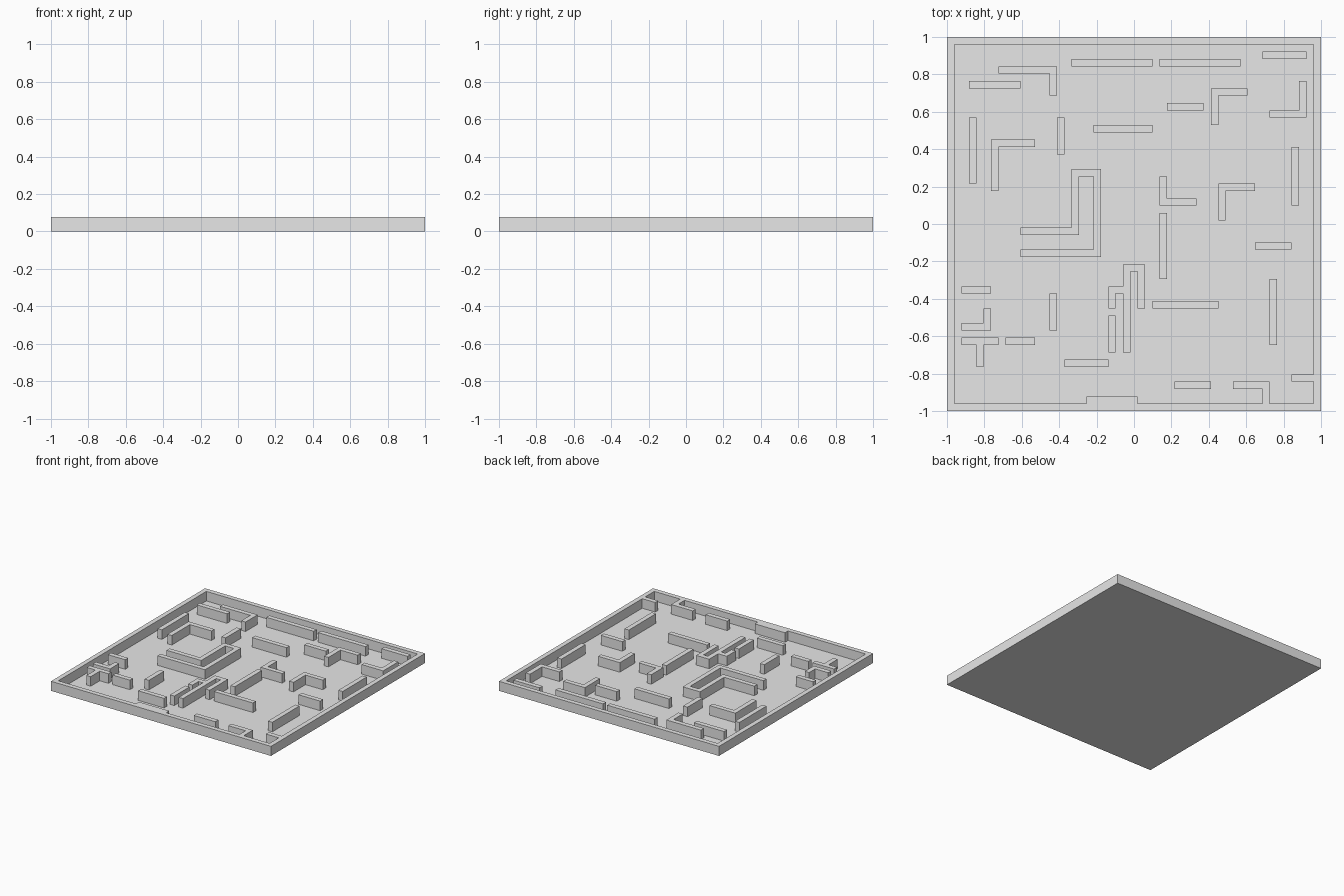
import bpy
import bmesh

# Remove the default cube only
default_cube = bpy.data.objects.get("Cube")
if default_cube:
    bpy.data.objects.remove(default_cube, do_unlink=True)

CELLS = 51                # the square board is laid out on a grid of cells
CELL = 2 / CELLS          # every wall is one cell thick
WALL_HEIGHT = 2 * CELL
LAST = CELLS - 1

# Straight walls running across: column, row from the back, length
across_walls = [
    (3, 6, 7), (17, 3, 11), (29, 3, 11), (43, 2, 6), (30, 9, 5),
    (20, 12, 8), (42, 28, 5), (28, 36, 9), (2, 34, 4), (2, 41, 5),
    (8, 41, 4), (16, 44, 6), (31, 47, 5), (19, 49, 7), (47, 46, 3),
]

# Straight walls running front to back: column, row from the back, length
deep_walls = [
    (3, 11, 9), (15, 11, 5), (47, 15, 8), (29, 24, 9),
    (44, 33, 9), (14, 35, 5), (22, 38, 5), (4, 41, 4),
]

# Bent walls: corner cells of each path
bent_walls = [
    [(7, 4), (14, 4), (14, 7)],
    [(48, 6), (48, 10), (44, 10)],
    [(40, 7), (36, 7), (36, 11)],
    [(11, 14), (6, 14), (6, 20)],
    [(29, 19), (29, 22), (33, 22)],
    [(41, 20), (37, 20), (37, 24)],
    [(5, 37), (5, 39), (2, 39)],
    [(39, 47), (43, 47), (43, 49)],
    [(24, 34), (22, 34), (22, 36)],
    [(24, 42), (24, 31), (26, 31), (26, 36)],
    [(10, 26), (17, 26), (17, 18), (20, 18), (20, 29), (10, 29)],
]

# Outer rim, one cell wide
rim = [(0, 0), (LAST, 0), (LAST, LAST), (0, LAST), (0, 0)]


def cells_along(path):
    """Return every grid cell covered by a path of straight runs."""
    covered = set()
    for (c1, r1), (c2, r2) in zip(path, path[1:]):
        for col in range(min(c1, c2), max(c1, c2) + 1):
            for row in range(min(r1, r2), max(r1, r2) + 1):
                covered.add((col, row))
    return covered


def make_material(name, color):
    material = bpy.data.materials.new(name)
    material.use_nodes = True
    material.diffuse_color = color
    shader = material.node_tree.nodes["Principled BSDF"]
    shader.inputs["Base Color"].default_value = color
    return material


# Collect all wall cells
paths = [rim] + bent_walls
paths += [[(c, r), (c + n - 1, r)] for c, r, n in across_walls]
paths += [[(c, r), (c, r + n - 1)] for c, r, n in deep_walls]
wall_cells = set().union(*(cells_along(path) for path in paths))

# Thin floor sheet
bm = bmesh.new()
bmesh.ops.create_grid(bm, x_segments=CELLS, y_segments=CELLS, size=1)


def is_wall(face):
    center = face.calc_center_median()
    cell = (int((center.x + 1) / CELL), int((1 - center.y) / CELL))
    return cell in wall_cells


# Raise the walls out of the sheet, leaving them hollow underneath
wall_faces = [face for face in bm.faces if is_wall(face)]
raised = bmesh.ops.extrude_face_region(bm, geom=wall_faces)
raised_verts = [g for g in raised["geom"] if isinstance(g, bmesh.types.BMVert)]
bmesh.ops.translate(bm, verts=raised_verts, vec=(0, 0, WALL_HEIGHT))

mesh = bpy.data.meshes.new("maze_board")
bm.to_mesh(mesh)
bm.free()
mesh.materials.append(make_material("light_grey", (0.8, 0.8, 0.8, 1)))
maze_board = bpy.data.objects.new("maze_board", mesh)
bpy.context.collection.objects.link(maze_board)
